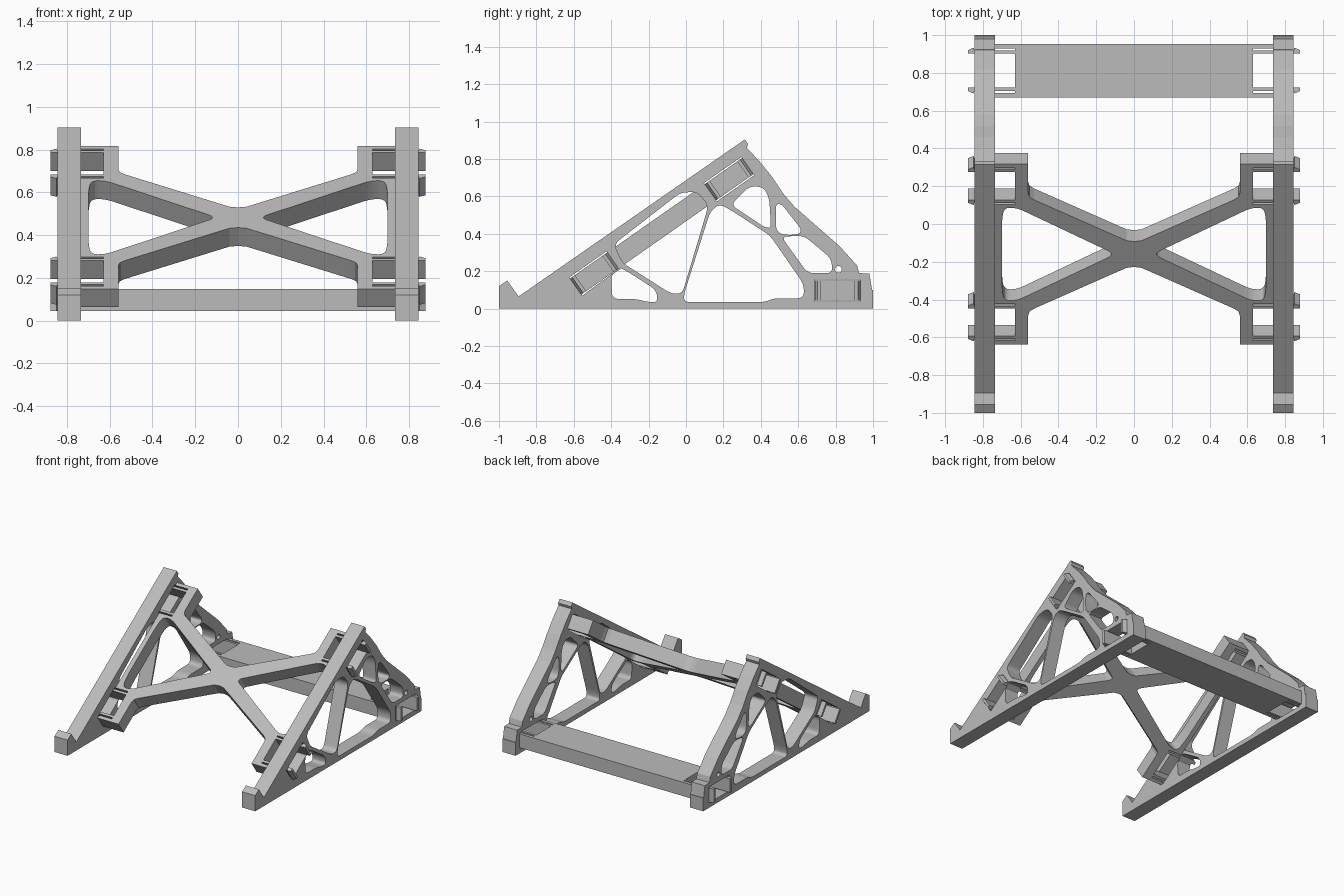
import bpy
import bmesh
from math import radians, sin, cos, pi
from mathutils import Matrix, Vector

cube = bpy.data.objects.get("Cube")
if cube:
    bpy.data.objects.remove(cube)

grey = bpy.data.materials.new("light_grey_plastic")
grey.use_nodes = True
grey.diffuse_color = (0.5, 0.5, 0.5, 1)
grey.node_tree.nodes["Principled BSDF"].inputs["Base Color"].default_value = (0.5, 0.5, 0.5, 1)


def rounded(points, radius, steps=5):
    """Round every corner of a closed polygon."""
    pts = [Vector(p) for p in points]
    out = []
    for i, p in enumerate(pts):
        a, b = pts[i - 1] - p, pts[(i + 1) % len(pts)] - p
        start = p + a.normalized() * min(radius, a.length * 0.45)
        end = p + b.normalized() * min(radius, b.length * 0.45)
        for k in range(steps + 1):
            t = k / steps
            out.append(start * (1 - t) ** 2 + p * 2 * t * (1 - t) + end * t * t)
    return out


def plate(name, loops, half, matrix):
    """Extrude an outline with holes into a solid plate."""
    curve = bpy.data.curves.new(name + "_profile", "CURVE")
    curve.dimensions = "2D"
    curve.fill_mode = "BOTH"
    curve.extrude = half
    for loop in loops:
        spline = curve.splines.new("POLY")
        spline.points.add(len(loop) - 1)
        for point, co in zip(spline.points, loop):
            point.co = (co[0], co[1], 0, 1)
        spline.use_cyclic_u = True
    temp = bpy.data.objects.new(name + "_temp", curve)
    bpy.context.collection.objects.link(temp)
    graph = bpy.context.evaluated_depsgraph_get()
    mesh = bpy.data.meshes.new_from_object(temp.evaluated_get(graph))
    bpy.data.objects.remove(temp)
    bpy.data.curves.remove(curve)
    bm = bmesh.new()
    bm.from_mesh(mesh)
    bmesh.ops.remove_doubles(bm, verts=bm.verts, dist=0.0002)
    bmesh.ops.recalc_face_normals(bm, faces=bm.faces)
    for face in bm.faces:
        face.smooth = False
        face.material_index = 0
    bm.to_mesh(mesh)
    bm.free()
    mesh.name = name
    mesh.materials.clear()
    mesh.materials.append(grey)
    obj = bpy.data.objects.new(name, mesh)
    obj.matrix_world = matrix
    bpy.context.collection.objects.link(obj)
    return obj


# Joint sizes shared by panels, brace and bar
INNER, OUTER, ROOT, TIP = 0.735, 0.845, 0.63, 0.878
SLOPE = radians(35)
BRACE = Vector((-0.13, 0.44))
JOINT = 0.44
TAB = 0.142


def clip_arm(c, s):
    """Slit and hooked arm on side s of a joint centred at c, outside to inside."""
    return [(INNER, c + s * 0.118), (ROOT, c + s * 0.118), (ROOT, c + s * 0.107),
            (OUTER, c + s * 0.107), (OUTER + 0.004, c + s * 0.122), (TIP, c + s * 0.108),
            (TIP, c + s * 0.09), (ROOT, c + s * 0.09)]


def fork(c):
    return clip_arm(c, 1) + clip_arm(c, -1)[::-1]


def mirrored(half):
    return half + [(-x, y) for x, y in reversed(half) if x > 0]


def slot(center, angle):
    """Rectangular socket for one joint."""
    d = Vector((cos(angle), sin(angle)))
    n = Vector((-sin(angle), cos(angle)))
    return [center + d * a * 0.122 + n * b * 0.06
            for a, b in ((-1, -1), (1, -1), (1, 1), (-1, 1))]


# Side panels
outline = [(-1, 0), (-1, .12), (-.955, .15), (-.895, .065), (.315, .905), (.332, .88),
           (.325, .86), (.395, .785), (.46, .705), (.52, .615), (.58, .545), (.7, .44),
           (.82, .335), (.915, .23), (.925, .19), (.98, .187), (.995, .1), (1, .1), (1, 0)]
windows = [
    [(-.385, .345), (-.03, .62), (.06, .625), (.12, .55), (-.02, .08), (-.08, .08), (-.34, .245)],
    [(-.4, .18), (-.36, .225), (-.3, .19), (-.16, .1), (-.15, .035), (-.2, .035),
     (-.27, .052), (-.395, .052)],
    [(.13, .52), (.18, .56), (.25, .52), (.45, .39), (.63, .13), (.63, .055),
     (.47, .055), (.42, .035), (-.01, .035), (-.01, .08)],
    [(.24, .555), (.34, .655), (.415, .65), (.445, .59), (.455, .43), (.42, .435)],
    [(.48, .56), (.51, .56), (.62, .42), (.6, .395), (.51, .395), (.48, .425)],
    [(.51, .385), (.63, .39), (.775, .27), (.785, .19), (.65, .19)],
]
loops = [outline] + [rounded(w, 0.035) for w in windows]
loops.append([(.815 + .018 * cos(k * pi / 8), .21 + .018 * sin(k * pi / 8)) for k in range(16)])
along = Vector((cos(SLOPE), sin(SLOPE)))
loops += [slot(BRACE + along * JOINT, SLOPE), slot(BRACE - along * JOINT, SLOPE),
          slot(Vector((.808, .097)), 0)]
upright = Matrix(((0, 0, 1, 0), (1, 0, 0, 0), (0, 1, 0, 0), (0, 0, 0, 1)))
mid = (INNER + OUTER) / 2
for name, side in (("left_side_panel", 1), ("right_side_panel", -1)):
    plate(name, loops, (OUTER - INNER) / 2, Matrix.Translation((side * mid, 0, 0)) @ upright)

# Sloping cross brace with a clip joint at each corner
edge = [(0, .082), (.04, .088), (.1, .12), (.53, .352), (.553, .37), (.56, .395),
        (.56, JOINT + TAB), (INNER, JOINT + TAB)]
half = edge + fork(JOINT) + fork(-JOINT) + [(x, -y) for x, y in reversed(edge)]
opening = rounded([(.1, 0), (.62, .3), (.69, .3), (.7, .2), (.7, -.2), (.69, -.3), (.62, -.3)], 0.045)
brace_matrix = Matrix.Translation((0, BRACE.x, BRACE.y)) @ Matrix.Rotation(SLOPE, 4, "X")
plate("cross_brace", [mirrored(half), opening, [(-x, y) for x, y in opening]], 0.0525, brace_matrix)

# Rear bar with a clip joint at each end
bar = [(INNER, TAB)] + fork(0) + [(INNER, -TAB)]
plate("rear_bar", [mirrored(bar)], 0.0525, Matrix.Translation((0, .812, .097)))
